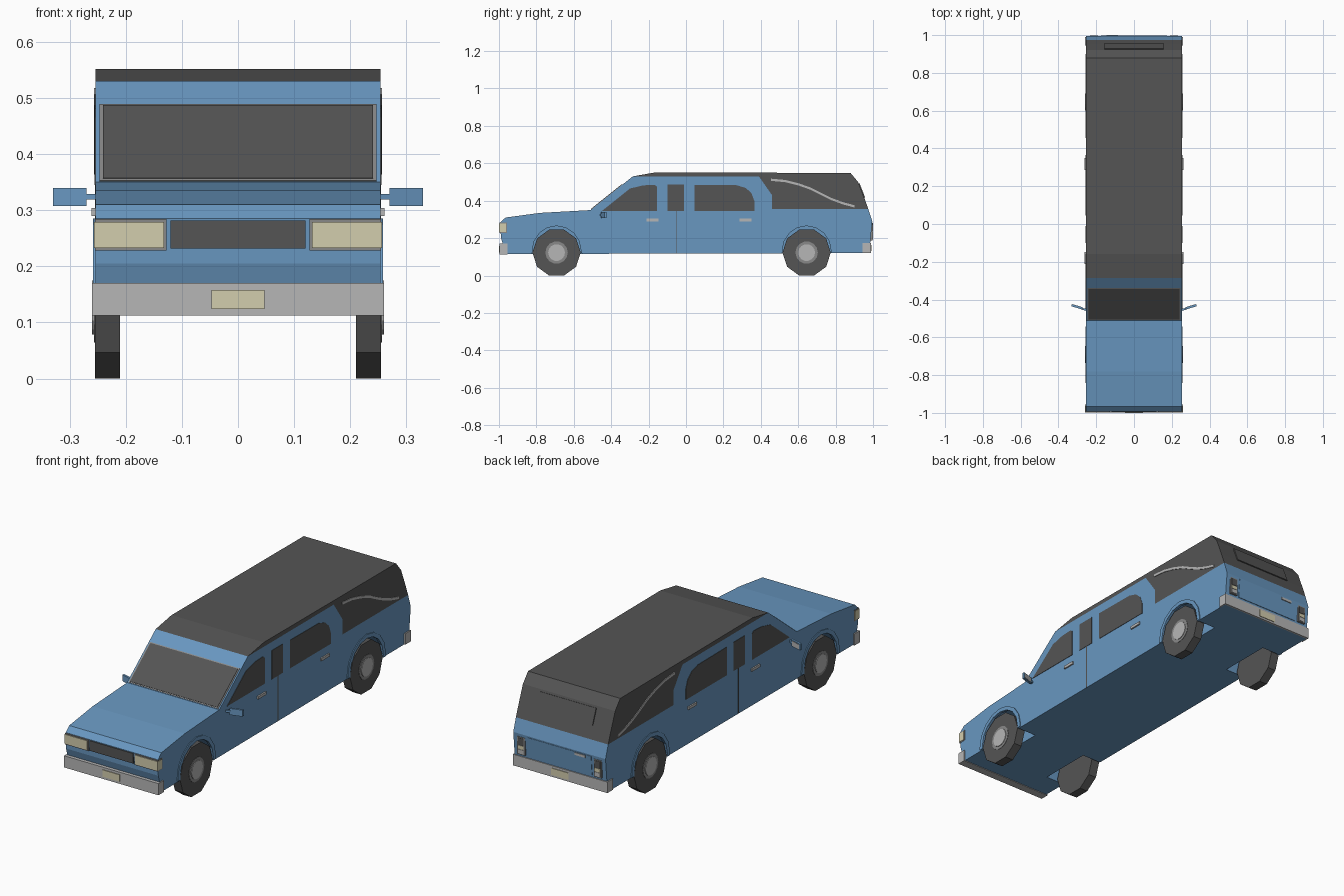
import bpy, bmesh, math
from mathutils import Vector

cube = bpy.data.objects.get("Cube")
if cube:
    bpy.data.objects.remove(cube)


def material(name, rgb):
    m = bpy.data.materials.new(name)
    m.use_nodes = True
    m.diffuse_color = (*rgb, 1)
    m.node_tree.nodes["Principled BSDF"].inputs["Base Color"].default_value = (*rgb, 1)
    return m


blue = material("blue paint", (0.14, 0.31, 0.53))
dark = material("dark grey", (0.09, 0.09, 0.09))
silver = material("silver", (0.47, 0.47, 0.47))
grey = material("mid grey", (0.25, 0.25, 0.25))
cream = material("cream lamp", (0.65, 0.61, 0.42))

W = 0.254  # half width of the body


def prism(name, pts, x0, x1, mat):
    """Extrude a (y, z) outline from x0 to x1."""
    bm = bmesh.new()
    face = bm.faces.new([bm.verts.new((x0, y, z)) for y, z in pts])
    ext = bmesh.ops.extrude_face_region(bm, geom=[face])
    moved = [v for v in ext["geom"] if isinstance(v, bmesh.types.BMVert)]
    bmesh.ops.translate(bm, verts=moved, vec=(x1 - x0, 0, 0))
    bmesh.ops.recalc_face_normals(bm, faces=bm.faces)
    me = bpy.data.meshes.new(name)
    bm.to_mesh(me)
    bm.free()
    me.materials.append(mat)
    ob = bpy.data.objects.new(name, me)
    bpy.context.collection.objects.link(ob)
    return ob


def both(name, pts, x0, x1, mat):
    """The same prism on the left and on the right."""
    return [prism(side + "_" + name, pts, s * x0, s * x1, mat)
            for side, s in (("left", 1), ("right", -1))]


def rect(y0, y1, z0, z1):
    return [(y0, z0), (y1, z0), (y1, z1), (y0, z1)]


def strip(p, q, t):
    """Outline of a thin plate lying on the line p-q."""
    p, q = Vector(p), Vector(q)
    d = (q - p).normalized()
    n = Vector((-d.y, d.x)) * t
    return [tuple(v) for v in (p - n, q - n, q + n, p + n)]


def arc(cy, cz, r, count, start=0, end=360):
    return [(cy + r * math.cos(math.radians(start + (end - start) * i / count)),
             cz + r * math.sin(math.radians(start + (end - start) * i / count)))
            for i in range(count + (end - start < 360))]


# Painted body
body = prism("body", [
    (-0.975, 0.115), (-0.98, 0.17), (-0.99, 0.205), (-0.992, 0.285), (-0.965, 0.31),
    (-0.78, 0.335), (-0.51, 0.35), (-0.285, 0.53), (0.39, 0.53), (0.46, 0.43),
    (0.46, 0.355), (0.975, 0.355), (0.996, 0.29), (0.985, 0.175), (0.98, 0.12)],
    -W, W, blue)

# Roof and rear covering
prism("roof_cover", [
    (-0.285, 0.53), (-0.16, 0.552), (0.88, 0.548), (0.92, 0.5), (0.955, 0.41),
    (0.975, 0.355), (0.46, 0.355), (0.46, 0.43), (0.39, 0.53)], -W, W, dark)

# Wheels, wheel wells and arch trims
for place, cy in (("front", -0.692), ("rear", 0.645)):
    opening = [(cy + 0.135, 0.05)] + arc(cy, 0.135, 0.135, 8, 0, 180) + [(cy - 0.135, 0.05)]
    for cutter in both("well_cutter", opening, 0.15, 0.3, blue):
        cutter.hide_render = True
        mod = body.modifiers.new("well", 'BOOLEAN')
        mod.operation = 'DIFFERENCE'
        mod.solver = 'EXACT'
        mod.object = cutter
        bpy.context.view_layer.objects.active = body
        bpy.ops.object.modifier_apply(modifier=mod.name)
        bpy.data.objects.remove(cutter)
    outer = [(cy + 0.15, 0.12)] + arc(cy, 0.135, 0.15, 8, 0, 180) + [(cy - 0.15, 0.12)]
    inner = [(cy + 0.13, 0.12)] + arc(cy, 0.135, 0.13, 8, 0, 180) + [(cy - 0.13, 0.12)]
    both(place + "_arch_trim", outer + inner[::-1], W - 0.01, W + 0.004, blue)
    cz = 0.1227
    both(place + "_tire", arc(cy, cz, 0.129, 10), 0.21, 0.255, dark)
    both(place + "_wheel_rim", arc(cy, cz, 0.06, 14), 0.25, 0.257, grey)
    both(place + "_hubcap", arc(cy, cz, 0.045, 14), 0.25, 0.26, silver)

# Side windows
windows = {
    "front_side_window": [(-0.45, 0.345), (-0.155, 0.345), (-0.155, 0.475),
                          (-0.168, 0.485), (-0.23, 0.482), (-0.3, 0.465)],
    "middle_side_window": rect(-0.1, -0.01, 0.345, 0.488),
    "rear_side_window": [(0.045, 0.345), (0.365, 0.345), (0.365, 0.4), (0.35, 0.44),
                         (0.32, 0.468), (0.27, 0.483), (0.045, 0.485)],
}
for name, pts in windows.items():
    both(name, pts, W - 0.003, W + 0.002, dark)

# Door seams and handles
both("door_seam", rect(-0.052, -0.047, 0.118, 0.345), W - 0.002, W + 0.001, dark)
for place, y in (("front", -0.18), ("rear", 0.317)):
    both(place + "_door_handle", rect(y - 0.032, y + 0.032, 0.29, 0.304),
         W - 0.002, W + 0.007, silver)

# Curved ornament on the rear quarters
path = [(0.455, 0.512), (0.53, 0.505), (0.6, 0.488), (0.67, 0.463), (0.73, 0.432),
        (0.78, 0.408), (0.84, 0.386), (0.9, 0.37)]
both("curved_ornament", [(y, z + 0.006) for y, z in path]
     + [(y, z - 0.006) for y, z in path[::-1]], W - 0.002, W + 0.003, silver)

# Windshield with its frame
prism("windshield_frame", strip((-0.508, 0.3516), (-0.338, 0.4876), 0.002), -0.247, 0.247, grey)
prism("windshield", strip((-0.504, 0.3548), (-0.342, 0.4844), 0.004), -0.241, 0.241, dark)

# Bumpers and number plates
prism("front_bumper", rect(-0.997, -0.955, 0.112, 0.17), -0.26, 0.26, silver)
prism("rear_bumper", rect(0.945, 0.99, 0.12, 0.175), -0.26, 0.26, silver)
prism("front_number_plate", rect(-1, -0.996, 0.124, 0.158), -0.047, 0.047, cream)
prism("rear_number_plate", rect(0.989, 0.993, 0.13, 0.164), -0.047, 0.047, cream)

# Grille and headlights wrapping round the corners
prism("grille", rect(-0.996, -0.985, 0.232, 0.282), -0.12, 0.12, dark)
both("headlight_frame", rect(-0.996, -0.958, 0.228, 0.284), 0.127, W + 0.001, grey)
both("headlight", rect(-0.999, -0.963, 0.233, 0.279), 0.132, W + 0.003, cream)

# Tail lights
both("tail_light_frame", rect(0.98, 0.997, 0.188, 0.275), 0.19, 0.232, grey)
for name, z0, z1, mat in (("tail_lamp", 0.235, 0.27, dark), ("turn_lamp", 0.215, 0.233, cream),
                          ("reverse_lamp", 0.193, 0.213, silver)):
    both(name, rect(0.99, 0.999, z0, z1), 0.196, 0.226, mat)

# Rear door, its window and handle
prism("rear_door_panel", strip((0.994, 0.283), (0.986, 0.187), 0.003), -0.175, 0.175, blue)
prism("rear_door_handle", rect(0.988, 1.0, 0.268, 0.28), -0.145, -0.085, silver)
prism("rear_window", strip((0.924, 0.49), (0.953, 0.415), 0.005), -0.155, 0.155, dark)

# Wing mirrors, swept backwards
for side, s in (("left", 1), ("right", -1)):
    arm = prism(side + "_mirror_arm", rect(-0.461, -0.451, 0.319, 0.329), s * 0.25, s * 0.28, blue)
    shell = prism(side + "_mirror_shell", rect(-0.46, -0.449, 0.308, 0.34), s * 0.27, s * 0.33, blue)
    glass = prism(side + "_mirror_glass", rect(-0.45, -0.447, 0.312, 0.336), s * 0.275, s * 0.325, silver)
    for ob in (arm, shell, glass):
        for v in ob.data.vertices:
            v.co.y += (abs(v.co.x) - 0.25) * 0.3
